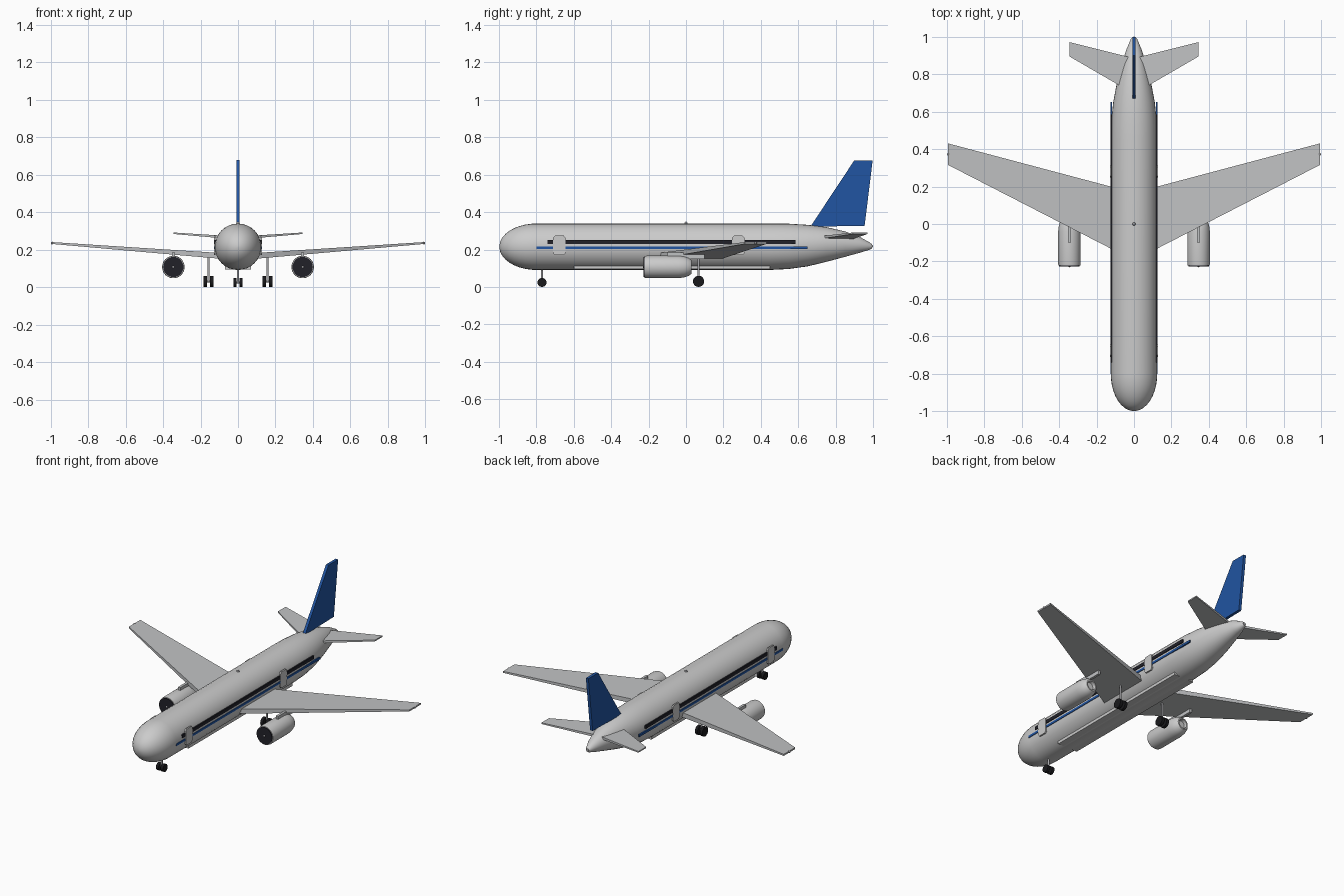
import bpy, bmesh, math
from mathutils import Vector, Matrix

cube = bpy.data.objects.get("Cube")
if cube:
    bpy.data.objects.remove(cube, do_unlink=True)


def material(name, r, g, b):
    m = bpy.data.materials.new(name)
    m.use_nodes = True
    m.diffuse_color = (r, g, b, 1)
    m.node_tree.nodes["Principled BSDF"].inputs["Base Color"].default_value = (r, g, b, 1)
    return m


BODY = material("light_grey_paint", 0.6, 0.6, 0.6)
WING = material("wing_grey", 0.53, 0.54, 0.55)
BLUE = material("blue_paint", 0.015, 0.09, 0.36)
DARK = material("dark_glass", 0.015, 0.015, 0.022)
TYRE = material("black_rubber", 0.01, 0.01, 0.012)
METAL = material("strut_metal", 0.4, 0.4, 0.42)


def finish(name, bm, mat, smooth=False):
    bmesh.ops.recalc_face_normals(bm, faces=bm.faces)
    mesh = bpy.data.meshes.new(name)
    bm.to_mesh(mesh)
    bm.free()
    obj = bpy.data.objects.new(name, mesh)
    bpy.context.collection.objects.link(obj)
    mesh.materials.append(mat)
    if smooth:
        bpy.ops.object.select_all(action="DESELECT")
        obj.select_set(True)
        bpy.context.view_layer.objects.active = obj
        bpy.ops.object.shade_smooth_by_angle(angle=math.radians(40))
    return obj


def tube(name, stations, mat, x=0, sides=32):
    """Skin circular or oval rings along y: (y, centre z, half width, half height)."""
    bm = bmesh.new()
    rings = []
    for y, z, w, h in stations:
        angles = [math.tau * i / sides for i in range(sides)]
        rings.append([bm.verts.new((x + w * math.cos(a), y, z + h * math.sin(a))) for a in angles])
    for a, b in zip(rings, rings[1:]):
        for i in range(sides):
            j = (i + 1) % sides
            bm.faces.new((a[i], a[j], b[j], b[i]))
    bm.faces.new(rings[0])
    bm.faces.new(rings[-1])
    return finish(name, bm, mat, True)


def loft(name, first, last, mat):
    """Solid between two matching outlines."""
    bm = bmesh.new()
    a, b = ([bm.verts.new(p) for p in outline] for outline in (first, last))
    bm.faces.new(a)
    bm.faces.new(b)
    for i in range(len(a)):
        j = (i + 1) % len(a)
        bm.faces.new((a[i], a[j], b[j], b[i]))
    return finish(name, bm, mat)


def box(name, low, high, mat):
    low, high = Vector(low), Vector(high)
    bm = bmesh.new()
    bmesh.ops.create_cube(bm, size=1, matrix=Matrix.Translation((low + high) / 2)
                          @ Matrix.Diagonal((high - low).to_4d()))
    return finish(name, bm, mat)


def rod(name, centre, radius, length, axis, mat, sides=20):
    turn = Matrix.Rotation(math.pi / 2, 4, {"X": "Y", "Y": "X"}[axis]) if axis != "Z" else Matrix()
    bm = bmesh.new()
    bmesh.ops.create_cone(bm, cap_ends=True, segments=sides, radius1=radius, radius2=radius,
                          depth=length, matrix=Matrix.Translation(centre) @ turn)
    return finish(name, bm, mat, True)


def ball(name, centre, radius, mat):
    bm = bmesh.new()
    bmesh.ops.create_uvsphere(bm, u_segments=12, v_segments=8, radius=radius,
                              matrix=Matrix.Translation(centre))
    return finish(name, bm, mat, True)


def section(x, front, back, z, t):
    """Flat chord section of a wing."""
    return [(x, front, z - t), (x, back, z - t), (x, back, z + t), (x, front, z + t)]


# Fuselage: domed nose, straight cabin, upswept tail cone
R, MID = 0.124, 0.215
nose = [(-0.8 - 0.198 * math.cos(a), MID, R * math.sin(a), R * math.sin(a))
        for a in (math.radians(d) for d in range(3, 91, 10))]
tail = [(-0.8, MID, R, R), (0.45, MID, R, R), (0.55, 0.217, 0.121, 0.121),
        (0.65, 0.221, 0.111, 0.111), (0.75, 0.227, 0.092, 0.093), (0.85, 0.229, 0.066, 0.068),
        (0.93, 0.225, 0.041, 0.042), (0.985, 0.218, 0.018, 0.018), (0.995, 0.217, 0.01, 0.01)]
tube("fuselage", nose + tail, BODY)
box("belly_fairing", (-0.07, -0.6, 0.095), (0.07, 0.45, 0.14), BODY)
ball("roof_beacon", (0, 0, 0.341), 0.008, METAL)
ball("tail_light", (0, 0.993, 0.217), 0.007, METAL)

# Tail fin
fin = [(0.665, 0.322), (0.955, 0.327), (0.998, 0.677), (0.9, 0.677)]
loft("tail_fin", [(-0.009, y, z) for y, z in fin], [(0.009, y, z) for y, z in fin], BLUE)

for side, s in (("left", 1), ("right", -1)):
    # Wings and tailplane
    loft(side + "_wing", section(s * 0.05, -0.169, 0.18, 0.163, 0.016),
         section(s * 0.992, 0.315, 0.43, 0.235, 0.005), WING)
    ball(side + "_wingtip_light", (s * 0.992, 0.372, 0.235), 0.007, METAL)
    loft(side + "_tailplane", section(s * 0.01, 0.70, 0.887, 0.262, 0.008),
         section(s * 0.343, 0.893, 0.97, 0.287, 0.004), WING)

    # Cabin windows, cheat line and doors
    def side_box(name, y0, y1, z0, z1, inner, outer, mat):
        xs = sorted((s * inner, s * outer))
        box(side + name, (xs[0], y0, z0), (xs[1], y1, z1), mat)
    side_box("_window_band", -0.74, 0.585, 0.23, 0.251, 0.118, 0.1265, DARK)
    side_box("_blue_stripe", -0.8, 0.65, 0.203, 0.217, 0.118, 0.1265, BLUE)
    for place, y in (("front", -0.677), ("rear", 0.28)):
        outline = [(dy * 0.033, 0.222 + dz * 0.052) for dy, dz in
                   ((-0.7, -1), (0.7, -1), (1, -0.8), (1, 0.8),
                    (0.7, 1), (-0.7, 1), (-1, 0.8), (-1, -0.8))]
        loft(f"{side}_{place}_door", [(s * 0.119, y + dy, z) for dy, z in outline],
             [(s * 0.1285, y + dy, z) for dy, z in outline], BODY)

    # Engine with recessed exhaust, dark intake, spinner and pylon
    ex, ez = s * 0.345, 0.107
    profile = [(-0.222, 0.058), (-0.21, 0.06), (-0.04, 0.06), (-0.01, 0.056),
               (0.015, 0.048), (0.03, 0.036), (0.03, 0.028), (0.01, 0.026)]
    tube(side + "_engine", [(y, ez, r, r) for y, r in profile], BODY, ex)
    rod(side + "_intake", (ex, -0.222, ez), 0.054, 0.01, "Y", DARK, 32)
    ball(side + "_spinner", (ex, -0.224, ez), 0.007, METAL)
    box(side + "_pylon", (ex - 0.008, -0.1, 0.15), (ex + 0.008, 0.1, 0.185), WING)

# Landing gear: a strut, an axle and twin wheels each
for name, x, y, r, top, gap in (("nose", 0, -0.77, 0.024, 0.12, 0.016),
                                ("left_main", 0.157, 0.067, 0.03, 0.16, 0.017),
                                ("right_main", -0.157, 0.067, 0.03, 0.16, 0.017)):
    rod(name + "_gear_strut", (x, y, (top + r) / 2), 0.006, top - r, "Z", METAL, 12)
    rod(name + "_gear_axle", (x, y, r), 0.005, 2 * gap, "X", METAL, 12)
    for label, s in (("outer", 1), ("inner", -1)):
        rod(f"{name}_{label}_wheel", (x + s * gap, y, r), r, 0.018, "X", TYRE)
